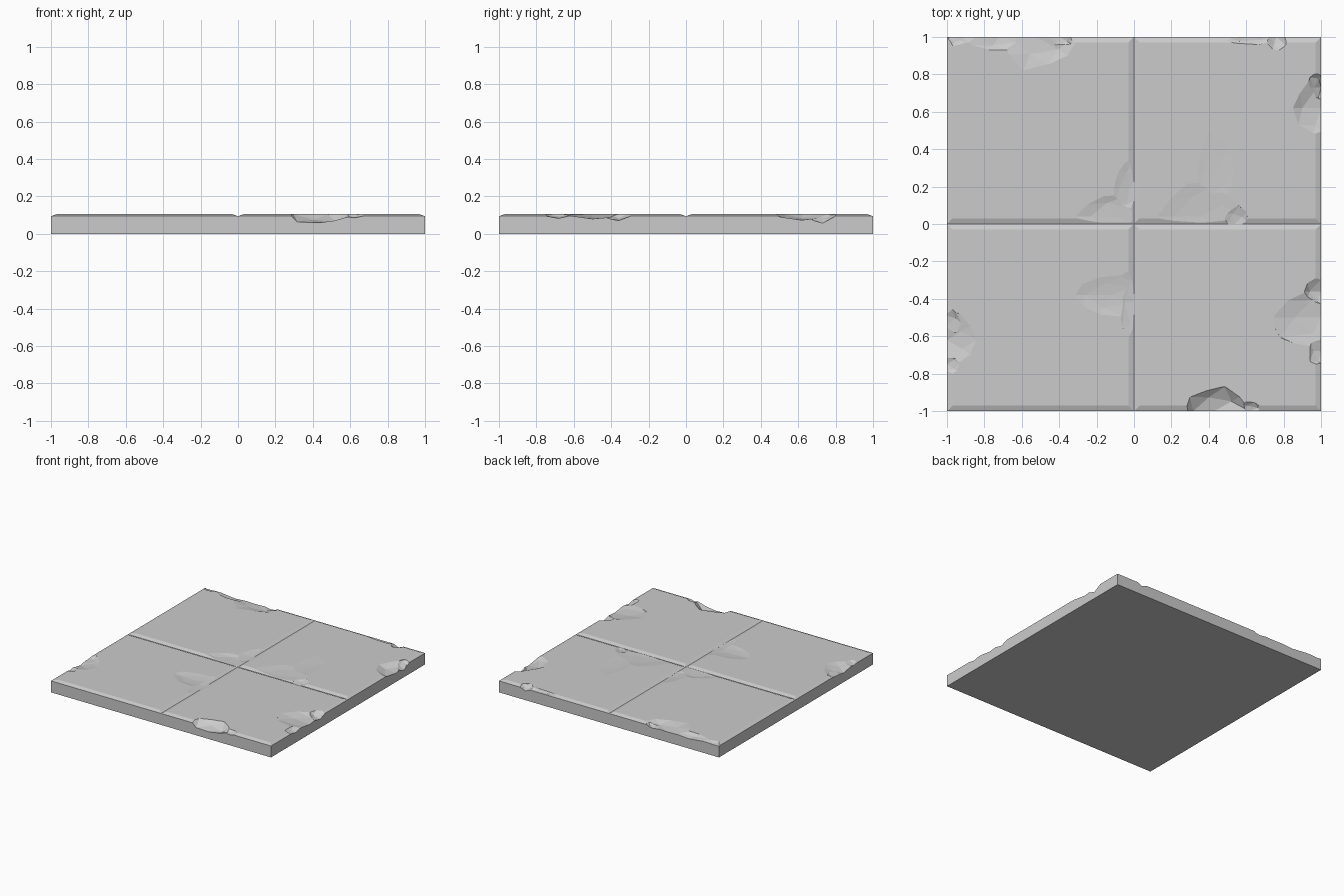
import bpy, bmesh, random
from mathutils import Vector, noise

if "Cube" in bpy.data.objects:
    bpy.data.objects.remove(bpy.data.objects["Cube"])

random.seed(4)
TOP, RIM, BEV = 0.105, 0.094, 0.03


def mesh_object(name, bm):
    me = bpy.data.meshes.new(name)
    bmesh.ops.recalc_face_normals(bm, faces=bm.faces[:])
    bm.to_mesh(me)
    bm.free()
    ob = bpy.data.objects.new(name, me)
    bpy.context.collection.objects.link(ob)
    return ob


def tile(name, cx, cy):
    # unit stone with a chamfered upper rim
    bm = bmesh.new()
    rings = []
    for z, h in ((0, 0.5), (RIM, 0.5), (TOP, 0.5 - BEV)):
        rings.append([bm.verts.new((cx + sx * h, cy + sy * h, z))
                      for sx, sy in ((-1, -1), (1, -1), (1, 1), (-1, 1))])
    bm.faces.new(rings[0][::-1])
    bm.faces.new(rings[-1])
    for a, b in zip(rings, rings[1:]):
        for i in range(4):
            j = (i + 1) % 4
            bm.faces.new((a[i], a[j], b[j], b[i]))
    return mesh_object(name, bm)


def chip(ob, x, y, rx, ry, depth):
    # rough faceted lump that scoops a shallow flake out of the stone
    bm = bmesh.new()
    bmesh.ops.create_icosphere(bm, subdivisions=2, radius=1)
    for v in bm.verts:
        v.co *= random.uniform(0.87, 1.07)
        v.co = Vector((x + v.co.x * rx * 1.15, y + v.co.y * ry * 1.15,
                       TOP + depth + v.co.z * 2 * depth))
    cutter = mesh_object("chip_cutter", bm)
    cutter.hide_render = True
    mod = ob.modifiers.new("chip", 'BOOLEAN')
    mod.operation = 'DIFFERENCE'
    mod.solver = 'EXACT'
    mod.object = cutter
    bpy.context.view_layer.objects.active = ob
    bpy.ops.object.modifier_apply(modifier=mod.name)
    bpy.data.objects.remove(cutter, do_unlink=True)


# four stones with their flaked spots: x, y, half-width x, half-width y, depth
stones = {
    "front_right_tile": (0.5, -0.5, [
        (0.43, -1.0, 0.18, 0.14, 0.055), (0.62, -1.0, 0.08, 0.05, 0.02),
        (1.0, -0.50, 0.26, 0.17, 0.028), (1.0, -0.36, 0.10, 0.09, 0.032),
        (1.0, -0.68, 0.07, 0.09, 0.02)]),
    "back_right_tile": (0.5, 0.5, [
        (1.0, 0.62, 0.16, 0.16, 0.030), (1.0, 0.73, 0.07, 0.09, 0.048),
        (0.76, 1.0, 0.06, 0.07, 0.03), (0.60, 1.0, 0.2, 0.04, 0.014),
        (0.36, 0.04, 0.24, 0.18, 0.009), (0.43, 0.28, 0.10, 0.22, 0.004),
        (0.54, 0.0, 0.07, 0.10, 0.018)]),
    "back_left_tile": (-0.5, 0.5, [
        (-0.52, 1.0, 0.22, 0.18, 0.024), (-0.72, 1.0, 0.2, 0.08, 0.026),
        (-0.40, 1.0, 0.09, 0.07, 0.032), (-0.95, 1.0, 0.06, 0.05, 0.018),
        (-0.10, 0.04, 0.22, 0.12, 0.012), (-0.02, 0.2, 0.10, 0.16, 0.014)]),
    "front_left_tile": (-0.5, -0.5, [
        (-1.0, -0.62, 0.18, 0.15, 0.026), (-1.0, -0.54, 0.09, 0.10, 0.024),
        (-1.0, -0.75, 0.08, 0.07, 0.018),
        (-0.12, -0.38, 0.22, 0.12, 0.009), (0.0, -0.42, 0.08, 0.22, 0.014)]),
}
for name, (cx, cy, chips) in stones.items():
    stone = tile(name, cx, cy)
    for c in chips:
        chip(stone, *c)
